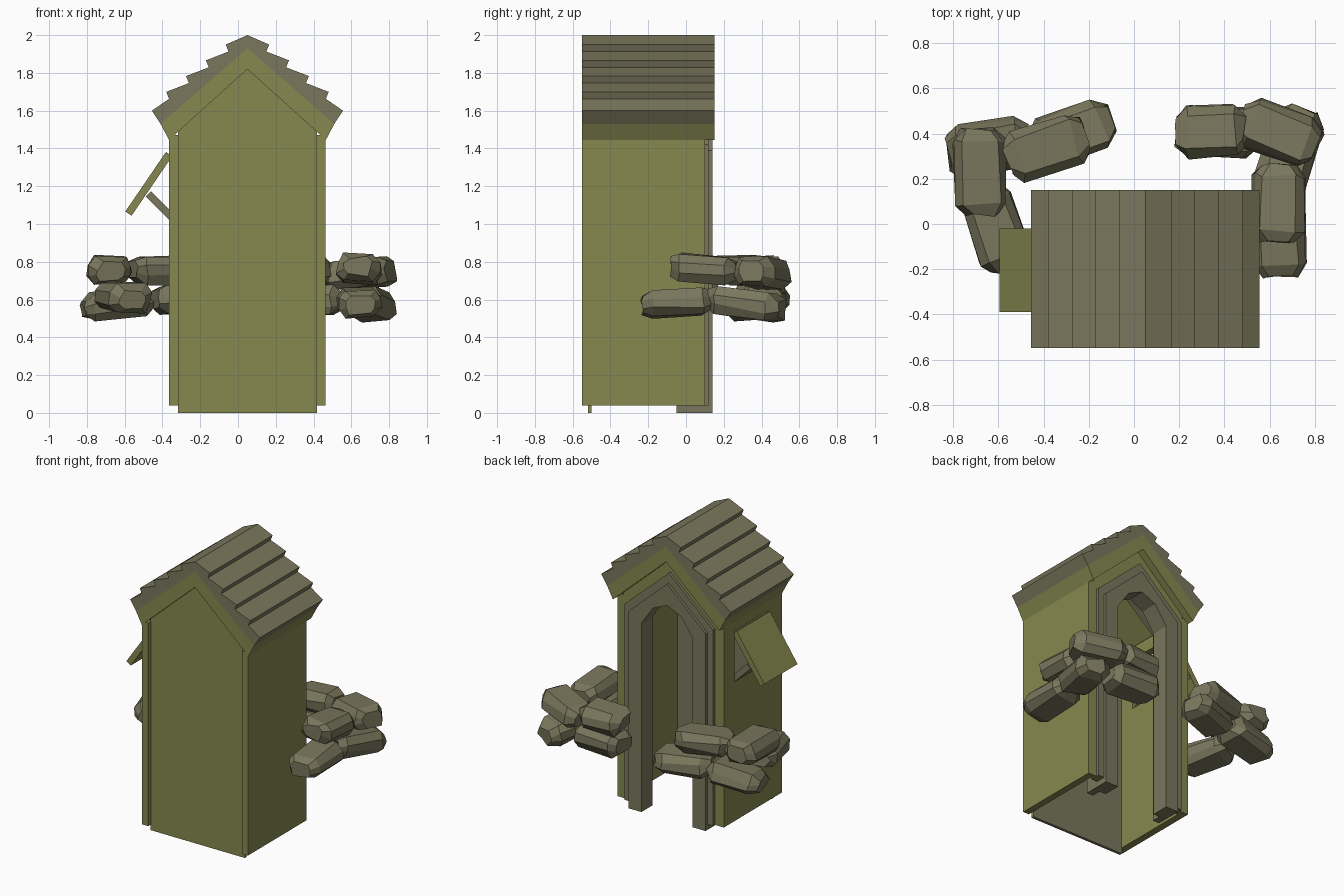
import bpy, bmesh, math, random
from mathutils import Matrix, Vector

if "Cube" in bpy.data.objects:
    bpy.data.objects.remove(bpy.data.objects["Cube"])

random.seed(4)
CX = 0.05  # centre line of the hut


def material(name, rgb):
    m = bpy.data.materials.new(name)
    m.diffuse_color = (*rgb, 1)
    m.use_nodes = True
    m.node_tree.nodes["Principled BSDF"].inputs["Base Color"].default_value = m.diffuse_color
    return m


GREEN = material("olive paint", (0.237, 0.250, 0.079))
GREY = material("weathered wood", (0.195, 0.186, 0.107))
CANVAS = material("sandbag canvas", (0.195, 0.186, 0.110))


def finish(name, bm, *mats):
    bmesh.ops.recalc_face_normals(bm, faces=bm.faces)
    me = bpy.data.meshes.new(name)
    bm.to_mesh(me)
    bm.free()
    for m in mats:
        me.materials.append(m)
    ob = bpy.data.objects.new(name, me)
    bpy.context.collection.objects.link(ob)
    return ob


def prism(name, poly, axis, a, b, *mats, hole=None):
    """Extrude a 2D outline along x or y; an optional hole has as many points."""
    bm = bmesh.new()

    def ring(pts, t):
        return [bm.verts.new((CX + u, t, v) if axis == 'y' else (t, u, v)) for u, v in pts]

    def bridge(r, s):
        for i in range(len(r)):
            j = (i + 1) % len(r)
            bm.faces.new((r[i], r[j], s[j], s[i]))

    r0, r1 = ring(poly, a), ring(poly, b)
    bridge(r0, r1)
    if hole:
        h0, h1 = ring(hole, a), ring(hole, b)
        bridge(h0, h1)
        bridge(r0, h0)
        bridge(r1, h1)
    else:
        bm.faces.new(r0)
        bm.faces.new(r1)
    return finish(name, bm, *mats)


def mirrored(half):
    """Half outline running from the centre line outward -> whole outline."""
    return half + [(-u, v) for u, v in reversed(half) if u > 0]


def rect(u0, u1, v0, v1):
    return [(u0, v0), (u1, v0), (u1, v1), (u0, v1)]


def frame(name, outer, inner, y0, y1, mat):
    """Gabled surround open at the bottom; outlines run apex -> foot."""
    prism(name, [(-u, v) for u, v in outer[:0:-1]] + outer
          + inner[::-1] + [(-u, v) for u, v in inner[1:]], 'y', y0, y1, mat)


# side walls, the left one with a window opening
prism("right_wall", rect(-0.55, 0.10, 0.04, 1.47), 'x', CX + 0.365, CX + 0.412, GREEN)
prism("left_wall", rect(-0.55, 0.10, 0.04, 1.47), 'x', CX - 0.415, CX - 0.365, GREEN,
      hole=rect(-0.39, -0.02, 1.02, 1.38))

# front panel: painted outside, bare wood inside
panel = prism("front_panel", mirrored([(0, 1.83), (0.368, 1.49), (0.368, 0)]),
              'y', -0.52, -0.50, GREEN, GREY)
for p in panel.data.polygons:
    p.material_index = int(p.normal.y > 0.5 or p.normal.z < -0.5)

# nested surrounds of the doorway
opening = [(0, 1.51), (0.11, 1.46), (0.20, 1.33), (0.20, 0)]
trim_hole = [(0, 1.60), (0.27, 1.36), (0.27, 0.04)]
frame("back_wall", [(0, 1.83), (0.368, 1.49), (0.368, 0.04)], trim_hole, 0.06, 0.10, GREEN)
frame("door_trim", [(0, 1.73), (0.345, 1.42), (0.345, 0.04)], trim_hole, 0.05, 0.12, GREY)
frame("door_frame", [(0, 1.66), (0.30, 1.39), (0.30, 0)], opening, 0.015, 0.14, GREY)
frame("door_lining", [(0, 1.66), (0.30, 1.39), (0.30, 0)],
      [(0, 1.57), (0.25, 1.36), (0.25, 0)], -0.05, 0.02, GREY)

# roof: painted deck with stepped boards on top
prism("roof_deck", mirrored([(0, 1.93), (0.46, 1.53), (0.415, 1.445), (0.365, 1.49), (0, 1.82)])
      [:5] + [(-0.365, 1.49), (-0.415, 1.445), (-0.46, 1.53)], 'y', -0.55, 0.15, GREEN)
steps = [(0, 2.0)]
for i in range(4):
    d, z = 0.115 + 0.105 * i, 1.95 - 0.0835 * i
    steps += [(d, z), (d - 0.015, z - 0.037)]
steps += [(0.506, 1.60), (0.46, 1.53)]
prism("roof_boards", steps + [(0, 1.93)] + [(-u, v) for u, v in steps[:0:-1]],
      'y', -0.55, 0.15, GREY)


# window shutter propped open by a strut
def slat(name, p, q, thick, y0, y1, mat):
    p, q = Vector(p), Vector(q)
    n = (q - p).orthogonal().normalized() * thick / 2
    pts = [p + n, q + n, q - n, p - n]
    prism(name, [(v.x - CX, v.y) for v in pts], 'y', y0, y1, mat)


slat("window_shutter", (-0.365, 1.37), (-0.58, 1.055), 0.04, -0.39, -0.02, GREEN)
slat("shutter_strut", (-0.35, 1.035), (-0.475, 1.16), 0.04, -0.39, -0.02, GREY)


# sandbags: eight-sided bodies with tapered, slightly irregular ends
def sandbag(name, loc, length, yaw, pitch=0, width=0.24, height=0.155):
    bm = bmesh.new()
    rings = []
    for t, s in ((-1, 0.6), (-0.72, 0.95), (0.72, 0.95), (1, 0.6)):
        ring = []
        for cy, cz in ((1, .35), (.68, 1), (-.68, 1), (-1, .35),
                       (-1, -.35), (-.68, -1), (.68, -1), (1, -.35)):
            j = [random.uniform(-0.011, 0.011) for _ in range(3)]
            ring.append(bm.verts.new((t * length / 2 + j[0], cy * s * width / 2 + j[1],
                                      cz * s * height / 2 + j[2])))
        rings.append(ring)
    for r, q in zip(rings, rings[1:]):
        for i in range(8):
            k = (i + 1) % 8
            bm.faces.new((r[i], r[k], q[k], q[i]))
    bm.faces.new(rings[0])
    bm.faces.new(rings[-1])
    bm.transform(Matrix.Translation(loc) @ Matrix.Rotation(math.radians(yaw), 4, 'Z')
                 @ Matrix.Rotation(math.radians(-pitch), 4, 'Y'))
    finish(name, bm, CANVAS)


bags = {
    "left": [((-0.27, 0.40, 0.60), 0.36, 20, 0), ((-0.64, 0.34, 0.575), 0.36, 8, 8),
             ((-0.61, -0.02, 0.615), 0.36, 108, 4),
             ((-0.39, 0.34, 0.755), 0.36, 18, 0), ((-0.68, 0.23, 0.755), 0.38, 92, 3)],
    "right": [((0.37, 0.405, 0.595), 0.36, -4, 0), ((0.69, 0.32, 0.575), 0.40, 72, -8),
              ((0.64, -0.05, 0.585), 0.36, 92, 4),
              ((0.34, 0.41, 0.75), 0.30, 3, 0), ((0.645, 0.405, 0.735), 0.35, -20, 5),
              ((0.64, 0.09, 0.765), 0.34, 88, -4)],
}
for side, group in bags.items():
    for i, args in enumerate(group):
        sandbag(f"{side}_sandbag_{i + 1}", *args)
